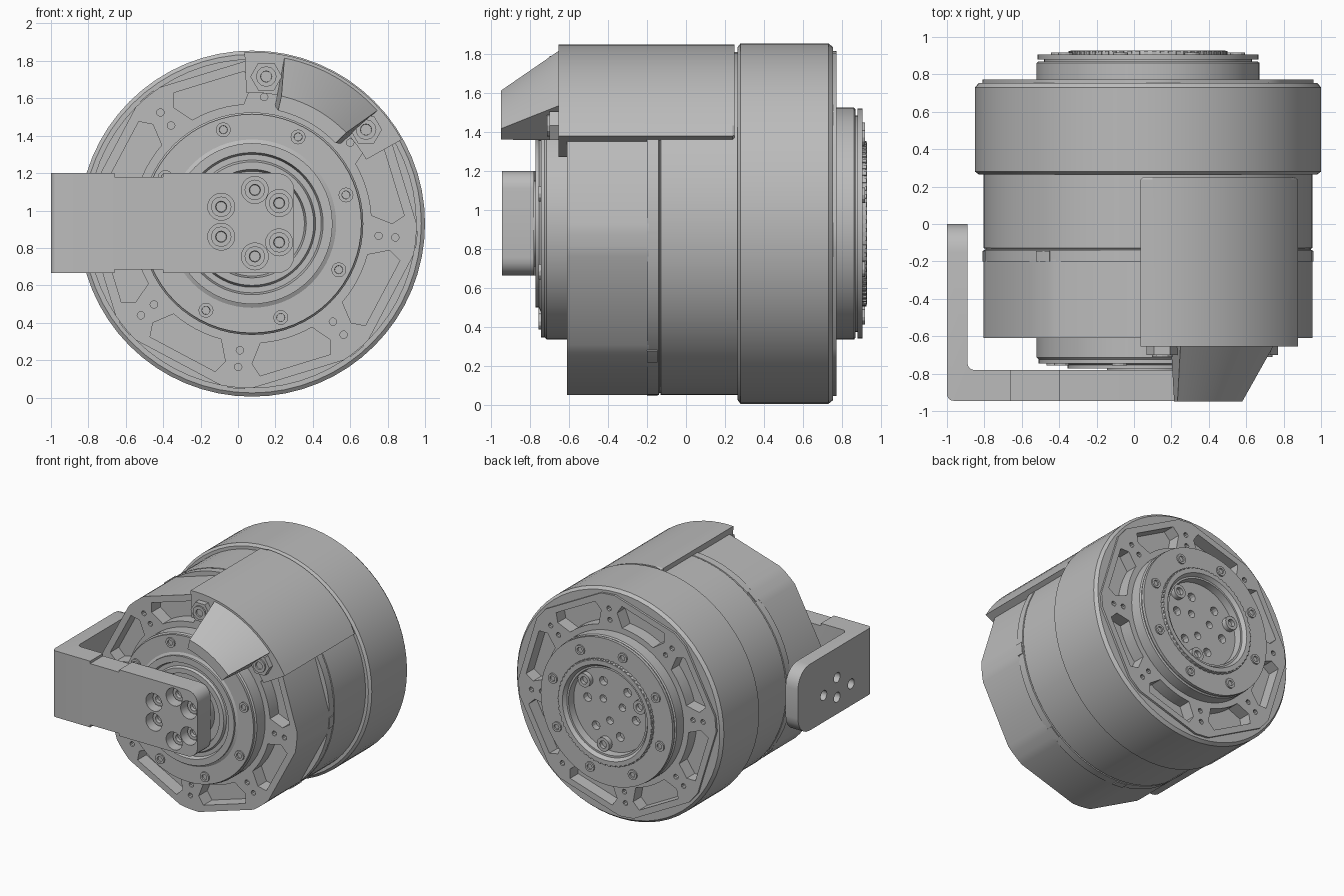
import bpy, bmesh
from math import cos, sin, pi, radians
from mathutils import Vector

cube = bpy.data.objects.get("Cube")
if cube:
    bpy.data.objects.remove(cube, do_unlink=True)

CX, CZ = 0.075, 0.93          # motor axis, running along y
STEPS = [17 + 45 * k for k in range(8)]      # pocket directions
RIBS = [a + 22.5 for a in STEPS]             # rib and corner directions

grey = bpy.data.materials.new("machined_grey")
grey.use_nodes = True
grey.diffuse_color = (0.5, 0.5, 0.5, 1)
grey.node_tree.nodes["Principled BSDF"].inputs["Base Color"].default_value = (0.5, 0.5, 0.5, 1)

parts = []


def along_y(u, v, d): return (u, d, v)
def along_z(u, v, d): return (u, v, d)
def along_x(u, v, d): return (d, u, v)


def polar(r, deg, c=(CX, CZ)):
    return (c[0] + r * cos(radians(deg)), c[1] + r * sin(radians(deg)))


def circle(r, c=(CX, CZ), n=64):
    return [polar(r, 360 * i / n, c) for i in range(n)]


def arc(r, a, b, n=16):
    return [polar(r, a + (b - a) * i / n) for i in range(n + 1)]


def prism(bm, pts, lo, hi, end=None, put=along_y):
    """Extrude an outline from lo to hi, optionally tapering to another outline."""
    a = [bm.verts.new(put(u, v, lo)) for u, v in pts]
    b = [bm.verts.new(put(u, v, hi)) for u, v in (end or pts)]
    bm.faces.new(a)
    bm.faces.new(b[::-1])
    for i in range(len(a)):
        j = (i + 1) % len(a)
        bm.faces.new((a[i], b[i], b[j], a[j]))


def lathe(bm, profile, c=(CX, CZ), n=64):
    """Spin (radius, y) points about an axis parallel to y; ends have radius 0."""
    rings = []
    for r, y in profile:
        if r == 0:
            rings.append([bm.verts.new((c[0], y, c[1]))] * n)
        else:
            rings.append([bm.verts.new((u, y, v)) for u, v in circle(r, c, n)])
    for p, q in zip(rings, rings[1:]):
        for i in range(n):
            j = (i + 1) % n
            loop = list(dict.fromkeys((p[i], p[j], q[j], q[i])))
            bm.faces.new(loop)


def finish(bm, name, helper=False):
    bmesh.ops.recalc_face_normals(bm, faces=bm.faces)
    me = bpy.data.meshes.new(name)
    bm.to_mesh(me)
    bm.free()
    me.materials.append(grey)
    ob = bpy.data.objects.new(name, me)
    bpy.context.scene.collection.objects.link(ob)
    ob.hide_render = helper
    if not helper:
        parts.append(ob)
    return ob


def carve(ob, bm):
    """Subtract the cutter solids from a part."""
    cutter = finish(bm, "cutter", True)
    mod = ob.modifiers.new("carve", 'BOOLEAN')
    mod.operation, mod.solver, mod.object = 'DIFFERENCE', 'EXACT', cutter
    bpy.context.view_layer.objects.active = ob
    bpy.ops.object.modifier_apply(modifier=mod.name)
    bpy.data.objects.remove(cutter, do_unlink=True)


def solid(name, maker, *args, **kw):
    bm = bmesh.new()
    maker(bm, *args, **kw)
    return finish(bm, name)


def pockets(lo, hi):
    bm = bmesh.new()
    for a in STEPS:
        prism(bm, arc(0.64, a - 13, a + 13, 6) + [polar(0.75, a + 17), polar(0.815, a + 14),
              polar(0.815, a - 14), polar(0.75, a - 17)], lo, hi)
    for a in RIBS:
        for r in (0.68, 0.77):
            prism(bm, circle(0.02, polar(r, a), 10), lo, hi)
    return bm


def screws(name, spots, y, r, face):
    """Socket screws; face is -1 for front-facing and 1 for rear-facing."""
    bm = bmesh.new()
    for c in spots:
        lathe(bm, [(0, y - face * 0.03), (r, y - face * 0.03), (r, y + face * 0.012), (r * 0.55, y + face * 0.012),
                   (r * 0.5, y - face * 0.015), (0, y - face * 0.015)], c, 12)
    return finish(bm, name)


# Rear drum and its octagonal cover
rear = solid("rear_drum", lathe, [(0, 0.265), (0.905, 0.265), (0.925, 0.28), (0.925, 0.73), (0.905, 0.755), (0, 0.755)])
carve(rear, pockets(0.67, 0.9))
cover = solid("rear_cover", prism, [p for a in RIBS for p in (polar(0.885, a - 4), polar(0.885, a + 4))], 0.74, 0.772)
carve(cover, pockets(0.67, 0.9))

# Middle drum with a seam groove
solid("middle_drum", lathe, [(0, -0.2), (0.88, -0.2), (0.88, -0.14), (0.87, -0.137), (0.87, -0.132),
                             (0.88, -0.129), (0.88, 0.27), (0, 0.27)])

# Front housing: cylinder with eight flats
outline = [p for a in RIBS for p in arc(0.88, a - 5.5, a + 5.5, 3)]
housing = solid("front_housing", prism, outline, -0.61, -0.19)
carve(housing, pockets(-0.8, -0.5))

# Clips in the seam at the housing corners
bm = bmesh.new()
for a in RIBS:
    if not 30 < a % 360 < 100:
        prism(bm, arc(0.86, a - 3, a + 3, 3) + arc(0.886, a + 3, a - 3, 3), -0.2, -0.145)
finish(bm, "seam_clips")

# Front hub with stepped rings
solid("front_hub", lathe, [(0, -0.55), (0.595, -0.55), (0.595, -0.715), (0.585, -0.725), (0.585, -0.745),
      (0.45, -0.745), (0.43, -0.755), (0.43, -0.772), (0.38, -0.772), (0.37, -0.74), (0.34, -0.74),
      (0.33, -0.76), (0.29, -0.76), (0.28, -0.72), (0.22, -0.72), (0.22, -0.785), (0, -0.785)])
screws("front_hub_screws", [polar(0.525, a) for a in STEPS], -0.745, 0.04, -1)

# Rear hub with a recessed output flange
hub = solid("rear_hub", lathe, [(0, 0.7), (0.595, 0.7), (0.595, 0.862), (0.585, 0.87), (0.555, 0.87), (0.555, 0.88),
            (0.59, 0.88), (0.59, 0.905), (0.42, 0.905), (0.415, 0.928), (0.38, 0.928), (0.36, 0.9),
            (0.345, 0.9), (0.34, 0.84), (0, 0.84)])
bm = bmesh.new()
for k in range(6):
    prism(bm, circle(0.035, polar(0.22, 60 * k + 10), 12), 0.79, 0.9)
for k in range(3):
    prism(bm, circle(0.03, polar(0.1, 120 * k + 40), 12), 0.79, 0.9)
carve(hub, bm)
screws("rear_hub_screws", [polar(0.5, a) for a in STEPS], 0.905, 0.04, 1)
bm = bmesh.new()
for k in range(3):
    lathe(bm, [(0, 0.8), (0.055, 0.8), (0.055, 0.88), (0.03, 0.88), (0.03, 0.85), (0, 0.85)],
          polar(0.29, 120 * k + 40), 16)
finish(bm, "rear_flange_bosses")
bm = bmesh.new()
for k in range(60):
    prism(bm, arc(0.41, 6 * k, 6 * k + 3, 1) + arc(0.424, 6 * k + 3, 6 * k, 1), 0.9, 0.925)
finish(bm, "rear_ring_teeth")

# Connector housing wrapped over the upper side
bm = bmesh.new()
prism(bm, arc(0.70, 29.3, 92.5) + arc(0.918, 92.5, 29.3), -0.655, 0.25)
bmesh.ops.bevel(bm, geom=[e for e in bm.edges if all(v.co.y > 0.2 for v in e.verts)],
                offset=0.012, segments=1, affect='EDGES')
finish(bm, "connector_housing")
solid("connector_hood", prism, arc(0.64, 42, 79) + arc(0.912, 79, 42), -0.64, -0.95,
      end=arc(0.62, 44, 77) + arc(0.70, 77, 44))
tabs = [polar(0.79, a) for a in (84.5, 39.5)]
bm = bmesh.new()
for c in tabs:
    prism(bm, circle(0.085, c, 6), -0.6, -0.70)
finish(bm, "connector_tabs")
screws("connector_screws", tabs, -0.70, 0.055, -1)

# Angle bracket: front plate and side plate in one bent piece
bm = bmesh.new()
prism(bm, [(-1, -0.945), (0.3, -0.945), (0.3, -0.78), (-0.89, -0.78), (-0.89, 0), (-1, 0)],
      0.665, 1.2, put=along_z)


def round_edges(rule, offset):
    edges = [e for e in bm.edges if rule(*[v.co for v in e.verts])]
    bmesh.ops.bevel(bm, geom=edges, offset=offset, segments=5, profile=0.5, affect='EDGES')


def flat(p, q): return abs(p.z - q.z) < 1e-4


round_edges(lambda p, q: flat(p, q) and min(p.x, q.x) > 0.29, 0.09)
round_edges(lambda p, q: flat(p, q) and min(p.y, q.y) > -0.01, 0.15)
round_edges(lambda p, q: not flat(p, q) and (p - q).xy.length < 1e-4
            and max(p.x, q.x) < -0.8 and max(p.y, q.y) < -0.7, 0.035)
bracket = finish(bm, "angle_bracket")
bolts = [(-0.09, 1.02), (-0.09, 0.86), (0.09, 1.11), (0.22, 1.04), (0.22, 0.83), (0.09, 0.755)]
bm = bmesh.new()
for c in bolts:
    prism(bm, circle(0.072, c, 20), -1, -0.85)
for c in [(-0.5, 0.96), (-0.5, 0.8), (-0.33, 0.88), (-0.68, 0.84)]:
    prism(bm, circle(0.04, c, 16), -1.1, -0.8, put=along_x)
for lo, hi in ((0.6, 0.685), (1.18, 1.3)):
    prism(bm, [(-0.66, lo), (-0.40, lo), (-0.40, hi), (-0.66, hi)], -1, -0.7)
carve(bracket, bm)
screws("bracket_bolts", bolts, -0.87, 0.055, -1)

# Smooth shading with crisp edges
for ob in parts:
    bpy.ops.object.select_all(action='DESELECT')
    ob.select_set(True)
    bpy.context.view_layer.objects.active = ob
    bpy.ops.object.shade_smooth_by_angle(angle=radians(25))
